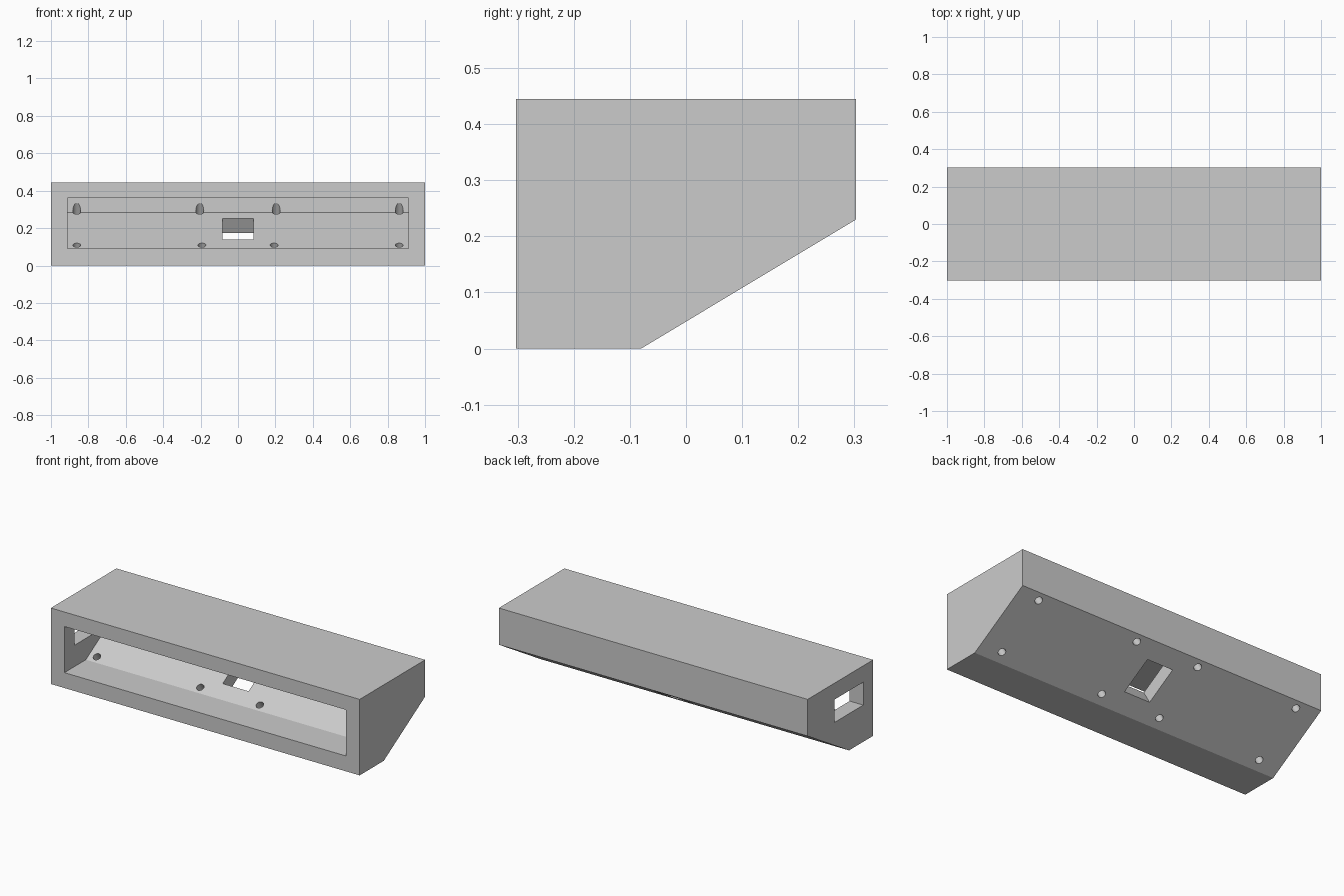
import bpy
import math
from mathutils import Matrix, Vector

if "Cube" in bpy.data.objects:
    bpy.data.objects.remove(bpy.data.objects["Cube"], do_unlink=True)

grey = bpy.data.materials.new("light grey")
grey.use_nodes = True
grey.diffuse_color = (0.6, 0.6, 0.6, 1)
grey.node_tree.nodes["Principled BSDF"].inputs["Base Color"].default_value = (0.6, 0.6, 0.6, 1)


def prism(name, profile, half_width):
    """Extrude a closed (y, z) profile along x."""
    n = len(profile)
    verts = [(x, y, z) for x in (-half_width, half_width) for y, z in profile]
    faces = [tuple(range(n))[::-1], tuple(range(n, 2 * n))]
    faces += [(i, (i + 1) % n, n + (i + 1) % n, n + i) for i in range(n)]
    mesh = bpy.data.meshes.new(name)
    mesh.from_pydata(verts, [], faces)
    mesh.materials.append(grey)
    obj = bpy.data.objects.new(name, mesh)
    bpy.context.collection.objects.link(obj)
    return obj


def cut(target, cutter):
    """Subtract the cutter, then delete it."""
    bpy.context.view_layer.objects.active = target
    mod = target.modifiers.new("cut", "BOOLEAN")
    mod.operation = "DIFFERENCE"
    mod.solver = "EXACT"
    mod.object = cutter
    bpy.ops.object.modifier_apply(modifier=mod.name)
    bpy.data.objects.remove(cutter, do_unlink=True)


def box(center, size, rotation=0.0):
    bpy.ops.mesh.primitive_cube_add(size=1)
    obj = bpy.context.object
    obj.data.transform(Matrix.Translation(center) @ Matrix.Rotation(rotation, 4, "X")
                       @ Matrix.Diagonal((*size, 1)))
    obj.data.materials.append(grey)
    return obj


# Housing with a sloping rear underside (profiles run counter-clockwise from +x)
housing = prism("housing", [(-0.303, 0), (-0.08, 0), (0.303, 0.23),
                            (0.303, 0.445), (-0.303, 0.445)], 1.0)

# Cavity open at the front, with the same slope in its floor
cut(housing, prism("cavity", [(-0.4, 0.09), (-0.105, 0.09), (0.215, 0.283),
                              (0.215, 0.36), (-0.4, 0.36)], 0.912))

# Holes square to the sloping wall
slope = math.atan2(0.23, 0.383)
tilt = Matrix.Rotation(slope, 4, "X")
inward = tilt @ Vector((0, 0, 1))

# Central rectangular cable slot
cut(housing, box(Vector((0, 0.07, 0.195)) - inward * 0.04, (0.168, 0.214, 0.16), slope))

# Two rows of screw holes: outer point on the slope, then inner pair offset
for y, z, inner_x in ((0.266, 0.208, 0.204), (-0.027, 0.0315, 0.193)):
    for x in (-0.862, -inner_x, inner_x, 0.862):
        bpy.ops.mesh.primitive_cylinder_add(vertices=32, radius=0.021, depth=0.2)
        drill = bpy.context.object
        drill.data.transform(Matrix.Translation(Vector((x, y, z)) + inward * 0.05) @ tilt)
        drill.data.materials.append(grey)
        cut(housing, drill)

# Window through the right end wall
cut(housing, box((-0.97, -0.078, 0.282), (0.2, 0.267, 0.134)))

# Smooth hole walls, sharp everywhere else
bpy.ops.object.select_all(action="DESELECT")
housing.select_set(True)
bpy.context.view_layer.objects.active = housing
bpy.ops.object.shade_smooth_by_angle(angle=math.radians(30))
